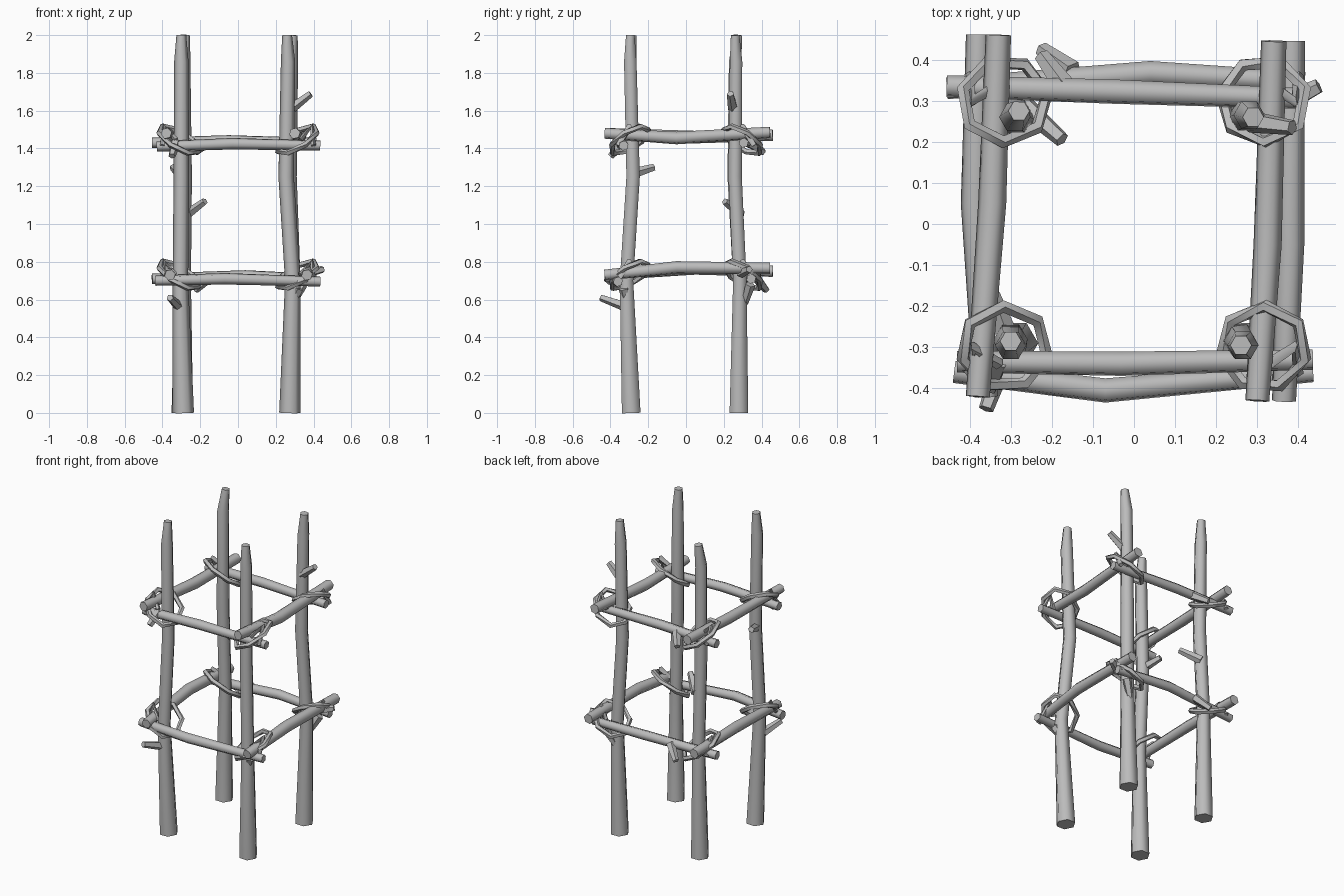
import bpy, bmesh, math
from mathutils import Vector

cube = bpy.data.objects.get("Cube")
if cube:
    bpy.data.objects.remove(cube, do_unlink=True)

wood = bpy.data.materials.new("grey_wood")
wood.use_nodes = True
GREY = (0.5, 0.5, 0.5, 1)
wood.diffuse_color = GREY
wood.node_tree.nodes["Principled BSDF"].inputs["Base Color"].default_value = GREY


def stick(name, points, radii, sides=6, closed=False, ref=(0.31, 0.2, 0.93)):
    """Sweep a regular polygon along a path, capped or closed into a ring."""
    pts = [Vector(p) for p in points]
    n = len(pts)
    bm = bmesh.new()
    rings = []
    for i, p in enumerate(pts):
        before = pts[(i - 1) % n] if closed else pts[max(i - 1, 0)]
        after = pts[(i + 1) % n] if closed else pts[min(i + 1, n - 1)]
        d = (after - before).normalized()
        u = d.cross(Vector(ref)).normalized()
        v = d.cross(u)
        ring = []
        for k in range(sides):
            a = math.tau * (k + 0.5) / sides
            ring.append(bm.verts.new(p + radii[i] * (math.cos(a) * u + math.sin(a) * v)))
        rings.append(ring)
    pairs = list(zip(rings, rings[1:]))
    if closed:
        pairs.append((rings[-1], rings[0]))
    else:
        bm.faces.new(rings[0])
        bm.faces.new(rings[-1])
    for a, b in pairs:
        for k in range(sides):
            j = (k + 1) % sides
            bm.faces.new((a[k], a[j], b[j], b[k]))
    bmesh.ops.recalc_face_normals(bm, faces=bm.faces)
    mesh = bpy.data.meshes.new(name)
    bm.to_mesh(mesh)
    bm.free()
    mesh.materials.append(wood)
    obj = bpy.data.objects.new(name, mesh)
    bpy.context.collection.objects.link(obj)
    bpy.ops.object.select_all(action="DESELECT")
    obj.select_set(True)
    bpy.context.view_layer.objects.active = obj
    bpy.ops.object.shade_smooth_by_angle(angle=math.radians(62))
    return obj


# Upright posts: x and y of the centre line at each height, whittled at the top
HEIGHTS = (0, 0.7, 1.25, 1.86, 2)
POST_RADII = (0.057, 0.041, 0.041, 0.038, 0.026)
POSTS = {
    "front_right": ((-0.29, -0.305, -0.3, -0.3, -0.3), (-0.29, -0.315, -0.28, -0.295, -0.285)),
    "front_left": ((0.275, 0.29, 0.255, 0.265, 0.26), (-0.29, -0.315, -0.28, -0.295, -0.295)),
    "back_right": ((-0.295, -0.29, -0.285, -0.29, -0.28), (0.28, 0.285, 0.255, 0.26, 0.275)),
    "back_left": ((0.275, 0.29, 0.27, 0.28, 0.29), (0.28, 0.285, 0.26, 0.265, 0.26)),
}
for place, (xs, ys) in POSTS.items():
    stick(place + "_post", zip(xs, ys, HEIGHTS), POST_RADII, ref=(1, 0, 0))

# Crossbars: three bends each, in an upper and a lower frame
RAILS = {
    "upper_front_rail": ((-0.43, -0.335, 1.41), (-0.03, -0.34, 1.425), (0.435, -0.33, 1.415)),
    "lower_front_rail": ((-0.437, -0.36, 0.7), (-0.07, -0.405, 0.71), (0.435, -0.36, 0.695)),
    "upper_back_rail": ((-0.455, 0.335, 1.43), (-0.05, 0.322, 1.44), (0.415, 0.305, 1.43)),
    "lower_back_rail": ((-0.455, 0.33, 0.71), (0.04, 0.367, 0.725), (0.415, 0.345, 0.71)),
    "upper_right_rail": ((-0.33, 0.46, 1.47), (-0.345, 0.05, 1.46), (-0.38, -0.42, 1.48)),
    "lower_right_rail": ((-0.378, 0.46, 0.75), (-0.387, 0.05, 0.765), (-0.36, -0.42, 0.73)),
    "upper_left_rail": ((0.34, 0.445, 1.485), (0.325, -0.05, 1.455), (0.3, -0.43, 1.48)),
    "lower_left_rail": ((0.385, 0.445, 0.765), (0.38, -0.05, 0.77), (0.365, -0.43, 0.73)),
}
for name, path in RAILS.items():
    thick = 0.031 if "front" in name or "back" in name else 0.035
    stick(name, path, (thick * 0.9, thick, thick * 0.85))

# Rope lashings: a tilted loop and a loose tail at every joint
for level, z in (("upper", 1.445), ("lower", 0.73)):
    for end, sy in (("front", -1), ("back", 1)):
        for side, sx in (("right", -1), ("left", 1)):
            loop = []
            for k in range(7):
                a = math.tau * (k + 0.3) / 7
                dx, dy = 0.105 * math.cos(a), 0.1 * math.sin(a)
                loop.append((sx * (0.315 + dx), sy * (0.3 + dy), z + 0.5 * (dx - dy)))
            stick(f"{level}_{end}_{side}_lashing", loop, [0.016] * 7, 5, True)
            tail = ((sx * 0.33, sy * 0.34, z), (sx * 0.39, sy * 0.3, z + 0.07),
                    (sx * 0.4, sy * 0.36, z - 0.03))
            stick(f"{level}_{end}_{side}_rope_tail", tail, (0.015, 0.016, 0.014), 5)

# Broken twig stubs
TWIGS = (
    ((-0.27, 0.29, 1.05), (-0.175, 0.205, 1.12)),
    ((0.28, 0.25, 1.61), (0.385, 0.235, 1.69)),
    ((-0.31, -0.27, 1.27), (-0.345, -0.17, 1.3)),
    ((-0.31, -0.31, 0.56), (-0.36, -0.45, 0.61)),
    ((-0.15, 0.37, 0.72), (-0.225, 0.425, 0.65)),
    ((-0.17, 0.335, 1.43), (-0.225, 0.41, 1.38)),
    ((0.34, 0.34, 0.68), (0.29, 0.31, 0.58)),
    ((0.36, 0.29, 0.74), (0.45, 0.335, 0.76)),
    ((0.32, -0.33, 0.66), (0.28, -0.31, 0.57)),
    ((-0.33, -0.33, 1.43), (-0.35, -0.4, 1.36)),
)
for i, (root, tip) in enumerate(TWIGS):
    stick(f"twig_{i + 1}", (root, tip), (0.028, 0.019), 5)
